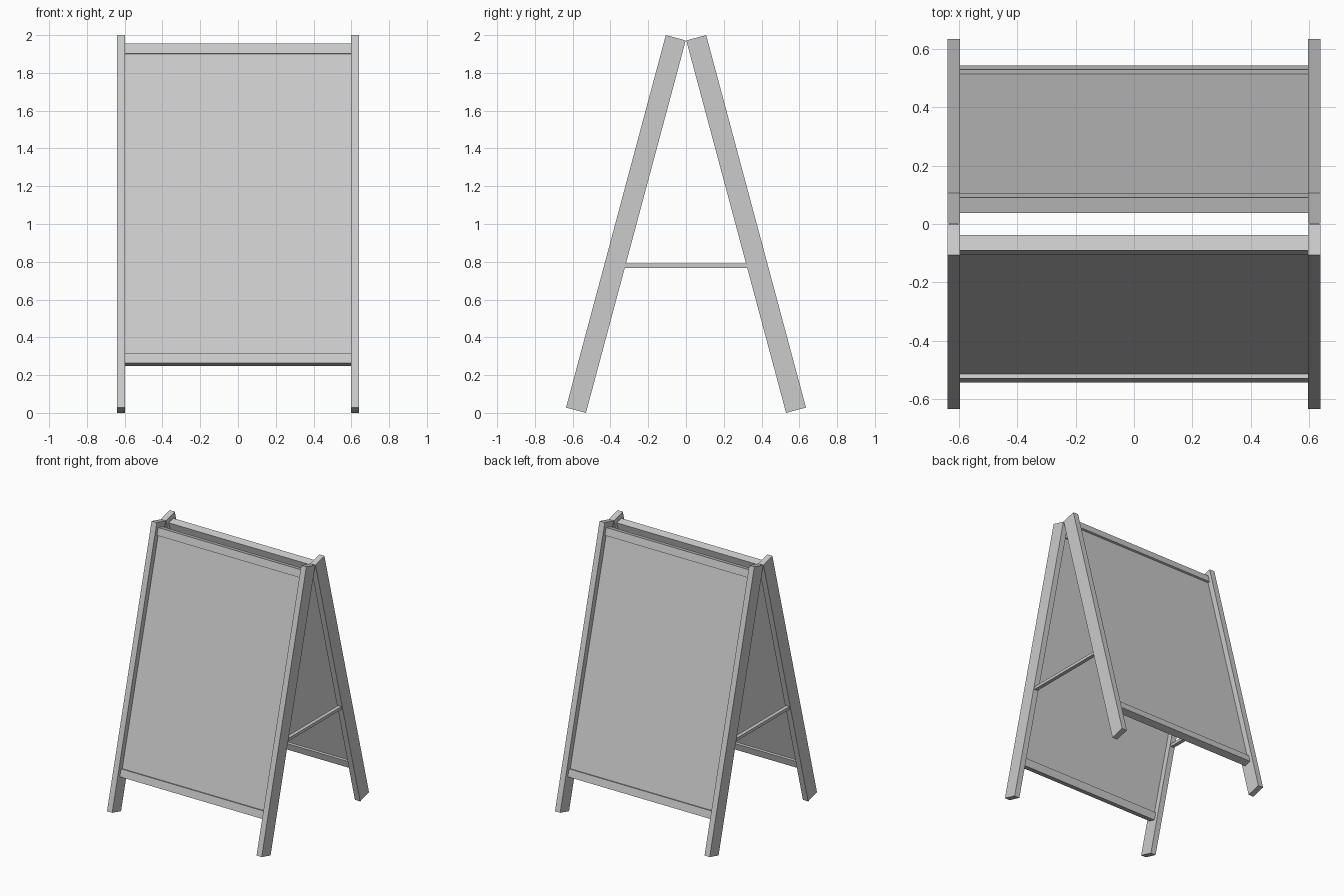
import bpy
from math import radians, cos
from mathutils import Matrix, Vector

if "Cube" in bpy.data.objects:
    bpy.data.objects.remove(bpy.data.objects["Cube"])

TILT = radians(15)
TOP = 1.9718                 # height of the hinge line
LENGTH = TOP / cos(TILT)     # leg length along the slope


def box(name, lo, hi, frame=Matrix()):
    """Box between two corners, placed in the given frame."""
    xs, ys, zs = zip(lo, hi)
    verts = [frame @ Vector((x, y, z)) for x in xs for y in ys for z in zs]
    faces = [(0, 1, 3, 2), (4, 6, 7, 5), (0, 4, 5, 1),
             (2, 3, 7, 6), (0, 2, 6, 4), (1, 5, 7, 3)]
    mesh = bpy.data.meshes.new(name)
    mesh.from_pydata(verts, [], faces)
    obj = bpy.data.objects.new(name, mesh)
    bpy.context.collection.objects.link(obj)
    return obj


# Two identical leaning frames, hinged at the top
for side, turn in (("front", 0), ("back", 180)):
    frame = (Matrix.Rotation(radians(turn), 4, 'Z')
             @ Matrix.Translation((0, -0.0015, TOP))
             @ Matrix.Rotation(-TILT, 4, 'X'))
    # legs
    for label, s in (("left", -1), ("right", 1)):
        x0, x1 = sorted((s * 0.598, s * 0.641))
        box(f"{side}_{label}_leg", (x0, -0.109, -LENGTH), (x1, 0, 0), frame)
    # rails
    box(f"{side}_top_rail", (-0.598, -0.082, -0.0935), (0.598, -0.027, -0.0375), frame)
    box(f"{side}_bottom_rail", (-0.598, -0.082, -1.791), (0.598, -0.027, -1.735), frame)
    # board
    box(f"{side}_board", (-0.598, -0.067, -1.735), (0.598, -0.042, -0.0935), frame)

# Side spreader bars
for label, s in (("left", -1), ("right", 1)):
    x0, x1 = sorted((s * 0.606, s * 0.634))
    box(f"{label}_spreader_bar", (x0, -0.327, 0.768), (x1, 0.327, 0.79))
